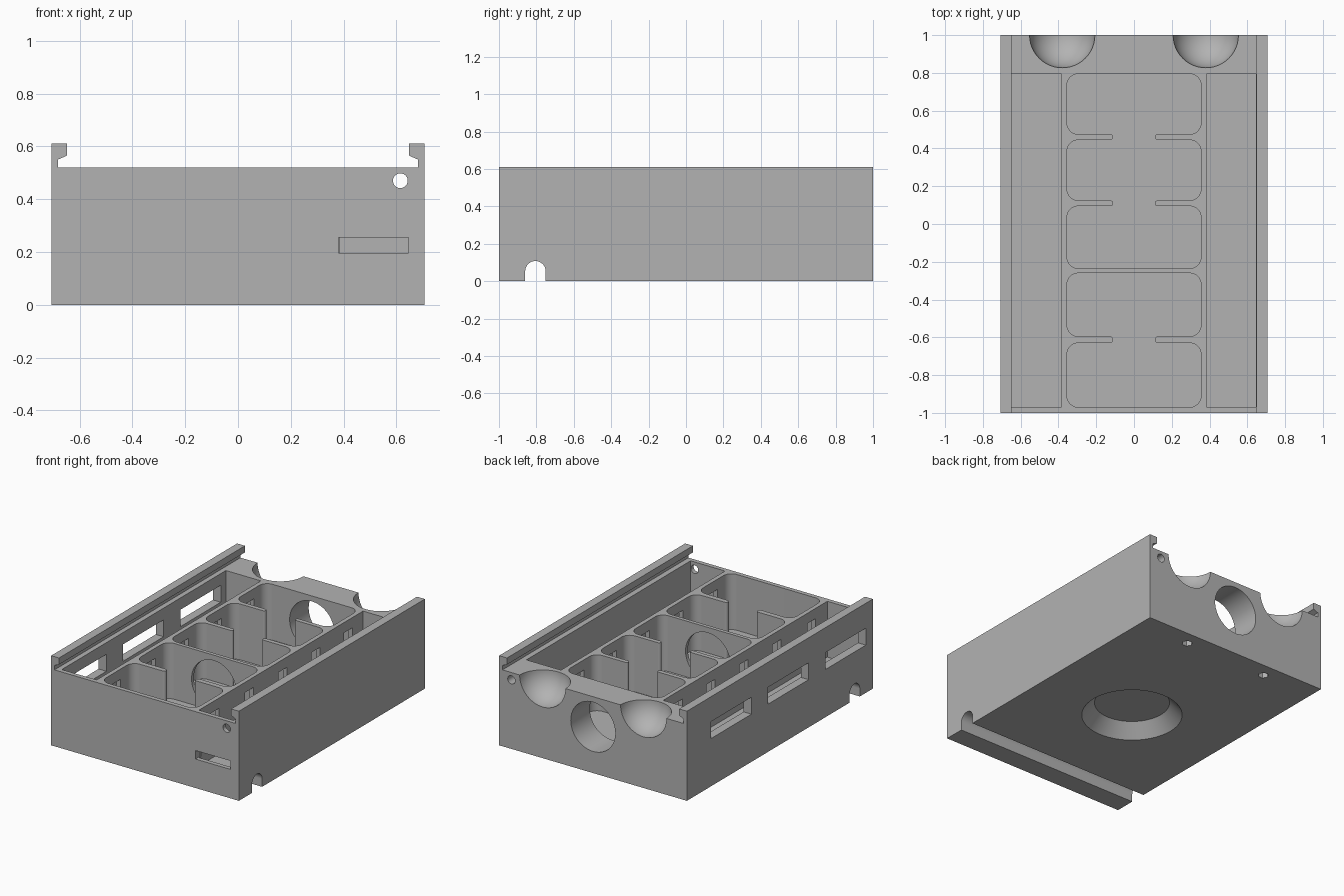
import bpy, bmesh, math
from mathutils import Vector

cube = bpy.data.objects.get("Cube")
if cube:
    bpy.data.objects.remove(cube, do_unlink=True)

grey = bpy.data.materials.new("matte_grey")
grey.use_nodes = True
color = (0.45, 0.45, 0.45, 1)
grey.diffuse_color = color
grey.node_tree.nodes["Principled BSDF"].inputs["Base Color"].default_value = color

FLOOR, DECK, ABOVE = 0.14, 0.52, 0.7


def make_object(name, bm):
    bmesh.ops.recalc_face_normals(bm, faces=bm.faces)
    mesh = bpy.data.meshes.new(name)
    bm.to_mesh(mesh)
    bm.free()
    mesh.materials.append(grey)
    obj = bpy.data.objects.new(name, mesh)
    bpy.context.collection.objects.link(obj)
    return obj


def prism(name, profile, axis, start, end):
    """Extrude a 2D profile along an axis; the profile uses the other two axes in order."""
    place = {"x": lambda a, b: (start, a, b),
             "y": lambda a, b: (a, start, b),
             "z": lambda a, b: (a, b, start)}[axis]
    bm = bmesh.new()
    face = bm.faces.new([bm.verts.new(place(a, b)) for a, b in profile])
    moved = bmesh.ops.extrude_face_region(bm, geom=[face])["geom"]
    shift = Vector([end - start if axis == k else 0 for k in "xyz"])
    bmesh.ops.translate(bm, vec=shift, verts=[v for v in moved if isinstance(v, bmesh.types.BMVert)])
    return make_object(name, bm)


def arc(cx, cy, r, first, last, steps):
    angles = [math.radians(first + (last - first) * i / steps) for i in range(steps + 1)]
    return [(cx + r * math.cos(t), cy + r * math.sin(t)) for t in angles]


def circle(cx, cy, r, sides):
    return arc(cx, cy, r, 0, 360, sides)[:-1]


def rect(a0, a1, b0, b1):
    return [(a0, b0), (a1, b0), (a1, b1), (a0, b1)]


def rounded_rect(a0, a1, b0, b1, r):
    corners = [(a1 - r, b1 - r), (a0 + r, b1 - r), (a0 + r, b0 + r), (a1 - r, b0 + r)]
    return [p for i, (a, b) in enumerate(corners) for p in arc(a, b, r, 90 * i, 90 * i + 90, 8)]


# Tray body with an undercut rail along each long side
half = [(0.707, 0), (0.707, 0.61), (0.648, 0.61), (0.648, 0.565), (0.682, 0.55), (0.682, DECK)]
tray = prism("tray_body", half + [(-x, z) for x, z in reversed(half)], "y", -1, 1)


def cut(cutter):
    cutter.hide_render = True
    mod = tray.modifiers.new("cut", "BOOLEAN")
    mod.operation, mod.solver, mod.object = "DIFFERENCE", "EXACT", cutter
    bpy.context.view_layer.objects.active = tray
    bpy.ops.object.modifier_apply(modifier=mod.name)
    bpy.data.objects.remove(cutter, do_unlink=True)


# Long side bays
cut(prism("right_bay", rect(-0.648, -0.385, -0.97, 0.795), "z", FLOOR, DECK + 0.02))
cut(prism("left_bay", rect(0.385, 0.645, -0.97, 0.795), "z", FLOOR, DECK + 0.02))

# Row of rounded compartments, each with a wire slot through both side walls
bays = [(-0.97, -0.63), (-0.595, -0.26), (-0.235, 0.095), (0.125, 0.445), (0.475, 0.795)]
for y0, y1 in bays:
    cut(prism("compartment", rounded_rect(-0.355, 0.355, y0, y1, 0.06), "z", FLOOR, ABOVE))
for y0, y1 in bays:
    mid = (y0 + y1) / 2
    for side in (-1, 1):
        cut(prism("wire_slot", rect(mid - 0.045, mid + 0.045, 0.2, 0.45), "x", side * 0.33, side * 0.41))

# Passages between compartments, leaving round-nosed divider stubs
for i in (0, 2, 3):
    y0, y1 = bays[i][1], bays[i + 1][0]
    mid, r = (y0 + y1) / 2, (y1 - y0) / 2
    nose = arc(0.11 + r, mid, r, 270, 90, 8)
    side = [(0.11 + r, y0 - 0.02)] + nose + [(0.11 + r, y1 + 0.02)]
    cut(prism("passage", side + [(-x, y) for x, y in reversed(side)], "z", FLOOR, ABOVE))

# Round port in the back wall and in the full partition
for y0, y1 in ((0.75, 1.1), (-0.28, -0.2)):
    cut(prism("round_port", circle(0, 0.315, 0.168, 48), "y", y0, y1))

# Spherical scoops on the back edge
for x in (-0.38, 0.38):
    bm = bmesh.new()
    bmesh.ops.create_uvsphere(bm, u_segments=48, v_segments=32, radius=0.173)
    bmesh.ops.translate(bm, vec=(x, 1.0, DECK + 0.001), verts=bm.verts)
    cut(make_object("scoop", bm))

# Windows in the right wall
for mid in (-0.707, -0.092, 0.523):
    cut(prism("window", rect(mid - 0.217, mid + 0.217, 0.325, 0.44), "x", -0.8, -0.6))

# Front slot and the lengthwise rod hole
cut(prism("front_slot", rect(0.38, 0.645, 0.197, 0.255), "y", -1.1, -0.95))
cut(prism("rod_hole", circle(0.615, 0.47, 0.028, 24), "y", -1.1, 1.1))

# Arched channel across the underside
arch = [(-0.75, -0.1)] + arc(-0.805, 0.053, 0.055, 0, 180, 16) + [(-0.86, -0.1)]
cut(prism("cable_channel", arch, "x", -0.9, 0.9))

# Conical recess under the base
bm = bmesh.new()
bmesh.ops.create_cone(bm, cap_ends=True, segments=64, radius1=0.345, radius2=0.238, depth=0.12)
bmesh.ops.translate(bm, vec=(0, -0.02, 0.03), verts=bm.verts)
cut(make_object("base_recess", bm))

# Screw holes under the back block
for x in (-0.315, 0.315):
    cut(prism("screw_hole", circle(x, 0.9, 0.034, 6), "z", -0.1, 0.2))

# Smooth curved walls, keep corners crisp
bpy.ops.object.select_all(action="DESELECT")
tray.select_set(True)
bpy.context.view_layer.objects.active = tray
bpy.ops.object.shade_smooth_by_angle(angle=math.radians(30))
weighted = tray.modifiers.new("weighted_normals", "WEIGHTED_NORMAL")
weighted.keep_sharp = True
